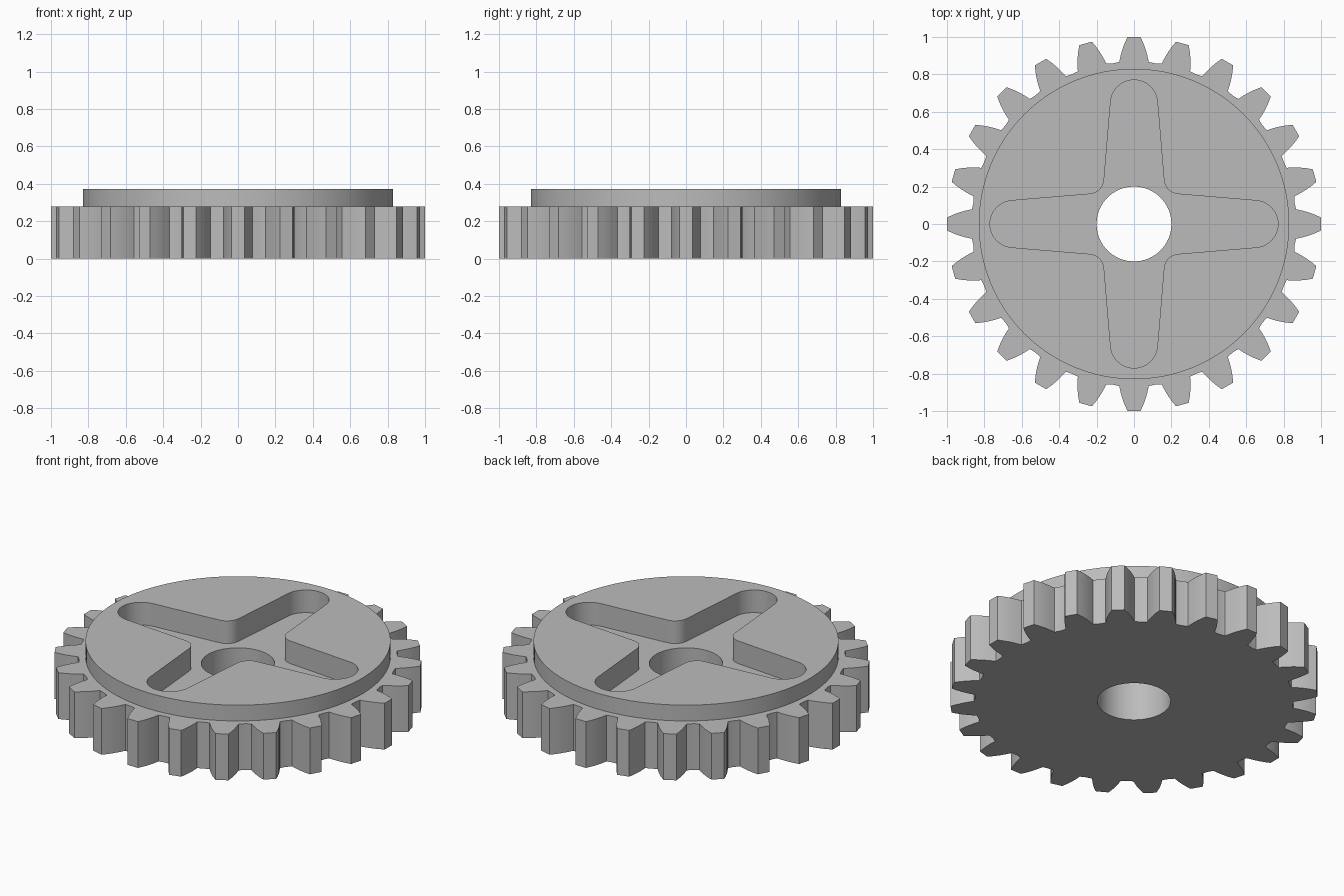
import bpy, bmesh
from math import sin, cos, radians, pi, atan2, tau

if "Cube" in bpy.data.objects:
    bpy.data.objects.remove(bpy.data.objects["Cube"], do_unlink=True)

TEETH = 24
GEAR_TOP, DISC_TOP, POCKET_FLOOR = 0.278, 0.373, 0.237
DISC_R, HOLE_R = 0.83, 0.2

grey = bpy.data.materials.new("plain_grey")
grey.use_nodes = True
colour = (0.5, 0.5, 0.5, 1)
grey.diffuse_color = colour
grey.node_tree.nodes["Principled BSDF"].inputs["Base Color"].default_value = colour


def polar(r, a):
    return r * cos(a), r * sin(a)


def arc(cx, cy, r, a0, a1, n):
    steps = [a0 + (a1 - a0) * i / n for i in range(n + 1)]
    return [(cx + r * cos(a), cy + r * sin(a)) for a in steps]


def prism(name, outline, z0, z1):
    """Extrude a counter-clockwise outline between two heights."""
    bm = bmesh.new()
    base = bm.faces.new([bm.verts.new((x, y, z0)) for x, y in outline])
    top = bmesh.ops.extrude_face_region(bm, geom=[base])["geom"]
    verts = [v for v in top if isinstance(v, bmesh.types.BMVert)]
    bmesh.ops.translate(bm, verts=verts, vec=(0, 0, z1 - z0))
    bmesh.ops.recalc_face_normals(bm, faces=bm.faces)
    mesh = bpy.data.meshes.new(name)
    bm.to_mesh(mesh)
    bm.free()
    mesh.materials.append(grey)
    obj = bpy.data.objects.new(name, mesh)
    bpy.context.collection.objects.link(obj)
    return obj


def combine(target, other, operation):
    mod = target.modifiers.new(operation.lower(), "BOOLEAN")
    mod.operation, mod.object, mod.solver = operation, other, "EXACT"
    bpy.context.view_layer.objects.active = target
    bpy.ops.object.modifier_apply(modifier=mod.name)
    bpy.data.objects.remove(other, do_unlink=True)


# Toothed outline: (half angle, radius) along one curved flank, tip to root
flank = [(2.0, 1.0), (2.9, 0.97), (3.7, 0.94), (4.5, 0.905), (5.2, 0.87)]
tooth = [(-a, r) for a, r in reversed(flank)] + flank + [(7.5, 0.866)]
gear_outline = [polar(r, radians(a) + tau * i / TEETH)
                for i in range(TEETH) for a, r in tooth]

# Cross-shaped pocket: tapered arms with round ends and filleted inner corners
taper = 0.083
tip_r, tip_c = 0.1255, 0.6445
fillet_r, fillet_c = 0.082, 0.242
arm = arc(tip_c, 0, tip_r, -pi / 2 + taper, pi / 2 - taper, 24)
arm += arc(fillet_c, fillet_c, fillet_r, -pi / 2 - taper, -pi + taper, 10)
cross_outline = []
for k in range(4):
    c, s = cos(k * pi / 2), sin(k * pi / 2)
    cross_outline += [(x * c - y * s, x * s + y * c) for x, y in arm]

# Gear body with raised disc, pocket and shaft hole
gear = prism("gear_wheel", gear_outline, 0, GEAR_TOP)
disc = prism("raised_disc", arc(0, 0, DISC_R, 0, tau, 128)[:-1], 0.1, DISC_TOP)
combine(gear, disc, "UNION")
pocket = prism("pocket_cutter", cross_outline, POCKET_FLOOR, 0.6)
combine(gear, pocket, "DIFFERENCE")
hole = prism("hole_cutter", arc(0, 0, HOLE_R, 0, tau, 64)[:-1], -0.2, 0.6)
combine(gear, hole, "DIFFERENCE")

bpy.ops.object.select_all(action="DESELECT")
gear.select_set(True)
bpy.context.view_layer.objects.active = gear
bpy.ops.object.shade_smooth_by_angle(angle=radians(20))
